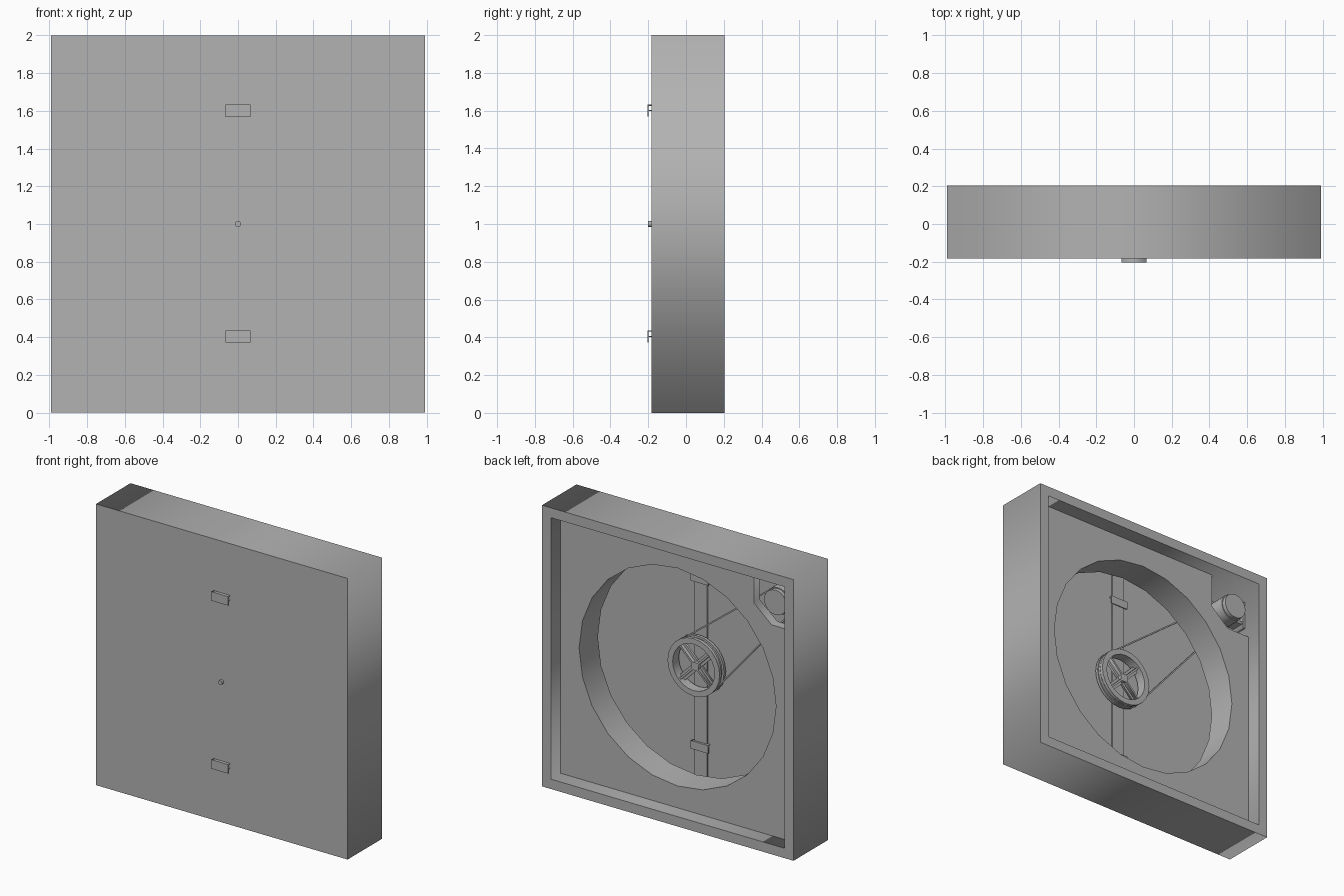
import bpy
from math import pi, sin, cos, acos, atan2, hypot
from mathutils import Matrix

cube = bpy.data.objects.get("Cube")
if cube:
    bpy.data.objects.remove(cube, do_unlink=True)

GREY = (0.45, 0.45, 0.45, 1)
metal = bpy.data.materials.new("grey_metal")
metal.use_nodes = True
metal.diffuse_color = GREY
metal.node_tree.nodes["Principled BSDF"].inputs["Base Color"].default_value = GREY


def rect(x0, x1, z0, z1):
    return [(x0, z0), (x1, z0), (x1, z1), (x0, z1)]


def arc(cx, cz, r, a0, a1, n):
    return [(cx + r * cos(a0 + (a1 - a0) * i / n),
             cz + r * sin(a0 + (a1 - a0) * i / n)) for i in range(n + 1)]


def circle(r, cx=0, cz=1, n=24):
    return arc(cx, cz, r, 0, 2 * pi, n)[:-1]


def slab(name, y0, y1, *loops):
    """Extrude x-z outlines from y0 to y1; inner loops become holes."""
    curve = bpy.data.curves.new(name, 'CURVE')
    curve.dimensions = '2D'
    curve.fill_mode = 'BOTH'
    curve.extrude = (y1 - y0) / 2
    for loop in loops:
        spline = curve.splines.new('POLY')
        spline.points.add(len(loop) - 1)
        for point, (x, z) in zip(spline.points, loop):
            point.co = (x, z, 0, 1)
        spline.use_cyclic_u = True
    temp = bpy.data.objects.new(name + "_outline", curve)
    bpy.context.collection.objects.link(temp)
    graph = bpy.context.evaluated_depsgraph_get()
    mesh = bpy.data.meshes.new_from_object(temp.evaluated_get(graph))
    bpy.data.objects.remove(temp, do_unlink=True)
    mesh.transform(Matrix.Translation((0, (y0 + y1) / 2, 0)) @ Matrix.Rotation(pi / 2, 4, 'X'))
    mesh.materials.clear()
    mesh.materials.append(metal)
    mesh.name = name
    obj = bpy.data.objects.new(name, mesh)
    bpy.context.collection.objects.link(obj)
    return obj


# Housing: square frame, closed front sheet
W, RIM = 0.99, 0.07
IN = W - RIM
slab("housing_frame", -0.175, 0.205, rect(-W, W, 0, 2), rect(-IN, IN, RIM, 2 - RIM))
slab("front_sheet", -0.182, -0.175, rect(-W, W, 0, 2))

# Rear panel with a round opening and a chamfered corner notch for the motor
outline = [(-IN, RIM), (IN, RIM), (IN, 2 - RIM), (-0.6, 2 - RIM),
           (-0.6, 1.69), (-0.74, 1.57), (-IN, 1.57)]
slab("rear_panel", 0.03, 0.095, outline, circle(0.775))
slab("air_shroud", -0.115, 0.03, circle(0.785), circle(0.775))

# Upright support bar with clips gripping the front sheet
slab("support_bar", -0.175, -0.165, rect(-0.05, 0.05, RIM, 2 - RIM))
for label, z in (("lower", 0.405), ("upper", 1.6)):
    slab(label + "_clip_front", -0.205, -0.199, rect(-0.065, 0.065, z - 0.032, z + 0.032))
    slab(label + "_clip_top", -0.205, -0.15, rect(-0.065, 0.065, z + 0.026, z + 0.032))
    slab(label + "_clip_web", -0.199, -0.175, rect(-0.065, 0.065, z - 0.003, z + 0.003))
    slab(label + "_clip_back", -0.156, -0.15, rect(-0.07, 0.07, z - 0.025, z + 0.032))

# Large pulley: two flanges, groove, crossed spokes, hub and shaft
slab("pulley_front_flange", -0.155, -0.135, circle(0.205), circle(0.165))
slab("pulley_groove", -0.135, -0.108, circle(0.19), circle(0.165))
slab("pulley_rear_flange", -0.108, -0.085, circle(0.205), circle(0.165))
for i in range(2):
    for part, half, y0, y1 in (("spoke", 0.025, -0.14, -0.125), ("spoke_rib", 0.007, -0.125, -0.1)):
        spoke = slab(f"pulley_{part}_{i + 1}", y0, y1, rect(-0.17, 0.17, -half, half))
        spoke.data.transform(Matrix.Translation((0, 0, 1)) @ Matrix.Rotation(pi / 4 + i * pi / 2, 4, 'Y'))
slab("pulley_hub", -0.15, -0.1, circle(0.03, n=12))
slab("pulley_shaft", -0.2, -0.15, circle(0.016, n=12))

# Motor in the corner, with small pulley and mount
MX, MZ = -0.786, 1.75
slab("motor_body", -0.06, 0.09, circle(0.095, MX, MZ))
slab("motor_end_cap", 0.09, 0.118, circle(0.088, MX, MZ))
slab("motor_pulley", -0.145, -0.1, circle(0.078, MX, MZ))
slab("motor_shaft", -0.145, -0.06, circle(0.016, MX, MZ, 12))
slab("motor_foot", -0.05, 0.06, rect(-IN, -IN + 0.02, MZ - 0.1, MZ + 0.1))
for label, z in (("lower", MZ - 0.06), ("upper", MZ + 0.06)):
    slab(label + "_motor_bracket", -0.04, 0.05, rect(-IN, MX, z - 0.01, z + 0.01))

# Drive belt wrapped round both pulleys
dist, angle = hypot(MX, MZ - 1), atan2(MZ - 1, MX)


def belt_loop(r1, r2):
    phi = acos((r1 - r2) / dist)
    return (arc(0, 1, r1, angle + phi, angle + 2 * pi - phi, 20)
            + arc(MX, MZ, r2, angle - phi, angle + phi, 12))


slab("drive_belt", -0.131, -0.115, belt_loop(0.2, 0.088), belt_loop(0.19, 0.078))
